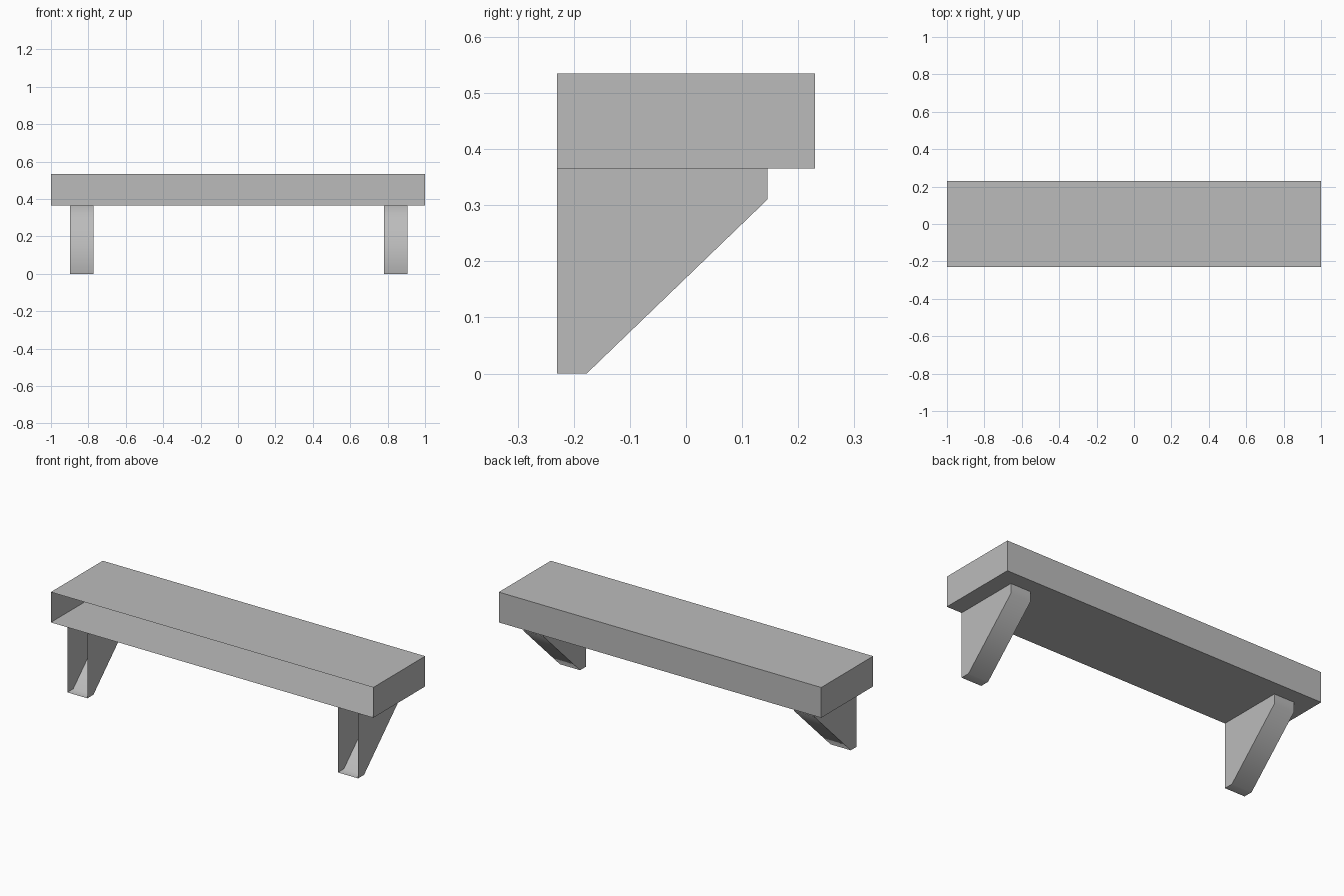
import bpy
import math

cube = bpy.data.objects.get("Cube")
if cube:
    bpy.data.objects.remove(cube, do_unlink=True)

grey = bpy.data.materials.new("plain grey")
GREY = (0.5, 0.5, 0.5, 1)
grey.use_nodes = True
grey.diffuse_color = GREY
grey.node_tree.nodes["Principled BSDF"].inputs["Base Color"].default_value = GREY

FRONT, BACK = -0.23, 0.23
SHELF_BOTTOM, SHELF_TOP = 0.365, 0.535


def extruded_strip(name, profile, x0, x1):
    """Open (y, z) profile swept along x, with both ends capped."""
    n = len(profile)
    verts = [(x, y, z) for x in (x0, x1) for y, z in profile]
    faces = [(i, i + 1, n + i + 1, n + i) for i in range(n - 1)]
    faces += [tuple(reversed(range(n))), tuple(range(n, 2 * n))]
    mesh = bpy.data.meshes.new(name)
    mesh.from_pydata(verts, [], faces)
    mesh.materials.append(grey)
    obj = bpy.data.objects.new(name, mesh)
    bpy.context.collection.objects.link(obj)
    # Smooth along the profile, sharp at the end caps
    bpy.ops.object.select_all(action="DESELECT")
    obj.select_set(True)
    bpy.context.view_layer.objects.active = obj
    bpy.ops.object.shade_smooth_by_angle(angle=math.radians(50))
    return obj


# Hollow shelf, open along the front
extruded_strip("shelf", [(FRONT, SHELF_BOTTOM), (BACK, SHELF_BOTTOM),
                         (BACK, SHELF_TOP), (FRONT, SHELF_TOP)], -1, 1)

# Hollow sloping brackets, open at the front and closed above by the shelf
bracket = [(FRONT, 0), (-0.177, 0), (0.145, 0.31), (0.145, SHELF_BOTTOM),
           (FRONT, SHELF_BOTTOM)]
for name, x in (("right_bracket", -0.898), ("left_bracket", 0.781)):
    obj = extruded_strip(name, bracket, x, x + 0.125)
